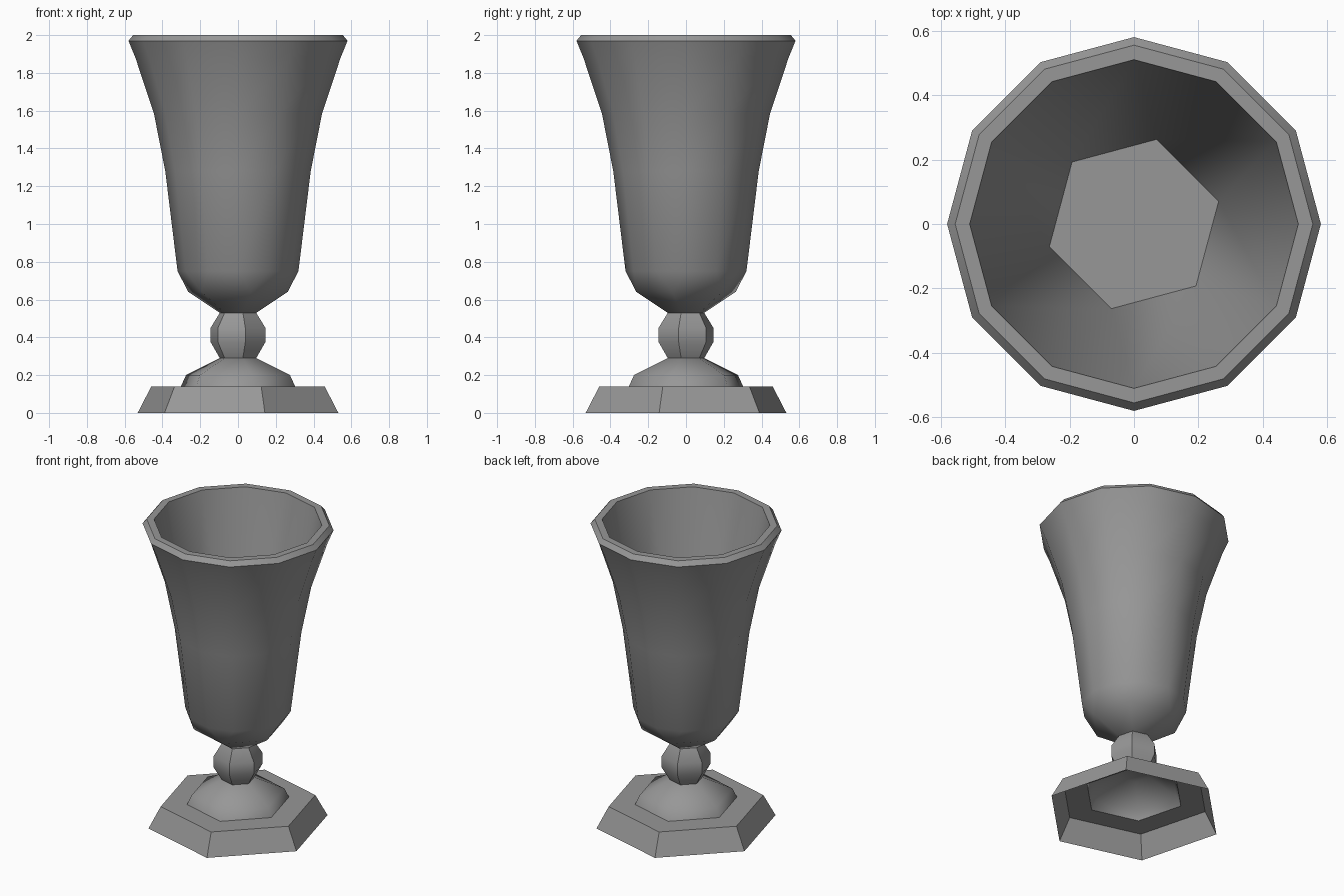
import bpy, bmesh
from math import cos, sin, radians

if "Cube" in bpy.data.objects:
    bpy.data.objects.remove(bpy.data.objects["Cube"])

# Dark grey used on every part
grey = bpy.data.materials.new("dark_grey")
grey.diffuse_color = (0.31, 0.31, 0.31, 1)
grey.use_nodes = True
grey.node_tree.nodes["Principled BSDF"].inputs["Base Color"].default_value = grey.diffuse_color


def loft(name, rings, cap_start=False, cap_end=False, smooth=None, closed=False):
    """Skin a stack of regular polygon rings: (radius, z, sides, phase)."""
    bm = bmesh.new()
    loops = []
    for r, z, n, phase in rings:
        angles = [radians(phase + 360 * i / n) for i in range(n)]
        loops.append([bm.verts.new((r * cos(a), r * sin(a), z)) for a in angles])
    for i in range(len(loops) - 1):
        lo, hi = loops[i], loops[i + 1]
        n = len(lo)
        if n == len(hi):
            for j in range(n):
                k = (j + 1) % n
                bm.faces.new((lo[j], lo[k], hi[k], hi[j]))
        else:
            # twelve sides merging into six, each corner between two corners
            flip = n > len(hi)
            big, small = (lo, hi) if flip else (hi, lo)
            turn = rings[i + 1][3] - rings[i][3]
            shift = round(((turn if flip else -turn) - 15) / 30)
            for j in range(6):
                a, b, c = [big[(2 * j + shift + m) % 12] for m in range(3)]
                s, t = small[j], small[(j + 1) % 6]
                for f in ((s, b, a), (s, t, c, b)):
                    bm.faces.new(f[::-1] if flip else f)
    if cap_start:
        bm.faces.new(loops[0][::-1])
    if cap_end:
        bm.faces.new(loops[-1])
    if closed:
        bmesh.ops.recalc_face_normals(bm, faces=bm.faces)
    mesh = bpy.data.meshes.new(name)
    bm.to_mesh(mesh)
    bm.free()
    mesh.materials.append(grey)
    obj = bpy.data.objects.new(name, mesh)
    bpy.context.collection.objects.link(obj)
    if smooth:
        bpy.ops.object.select_all(action='DESELECT')
        obj.select_set(True)
        bpy.context.view_layer.objects.active = obj
        bpy.ops.object.shade_smooth_by_angle(angle=radians(smooth))
    return obj


# Hexagonal foot, open underneath
loft("foot", [(r, z, 6, -15) for r, z in
              [(0.55, 0), (0.475, 0.14), (0.313, 0.14)]])

# Low dome on the foot, hollow below
loft("foot_dome", [(r, z, 6, -15) for r, z in
                   [(0.313, 0.14), (0.285, 0.20), (0.10, 0.29)]],
     cap_end=True, smooth=65)

# Six-sided stem knob with rounded facets
loft("stem_knob", [(r, z, 6, -15) for r, z in
                   [(0.10, 0.29), (0.15, 0.375), (0.15, 0.45), (0.10, 0.53)]],
     cap_start=True, cap_end=True, smooth=42, closed=True)

# Cup: six-sided bottom, twelve-sided flaring wall, lip, hollow inside
wall = [(0.32, 0.75), (0.385, 1.28), (0.445, 1.585), (0.543, 1.88),
        (0.58, 1.97), (0.555, 2.0), (0.51, 2.0)]
cup_rings = [(0.10, 0.53, 6, -15), (0.272, 0.64, 6, -15)]
cup_rings += [(r, z, 12, 0) for r, z in wall]
cup_rings += [(0.272, 0.73, 6, 15)]
loft("cup", cup_rings, cap_start=True, cap_end=True, smooth=50, closed=True)
